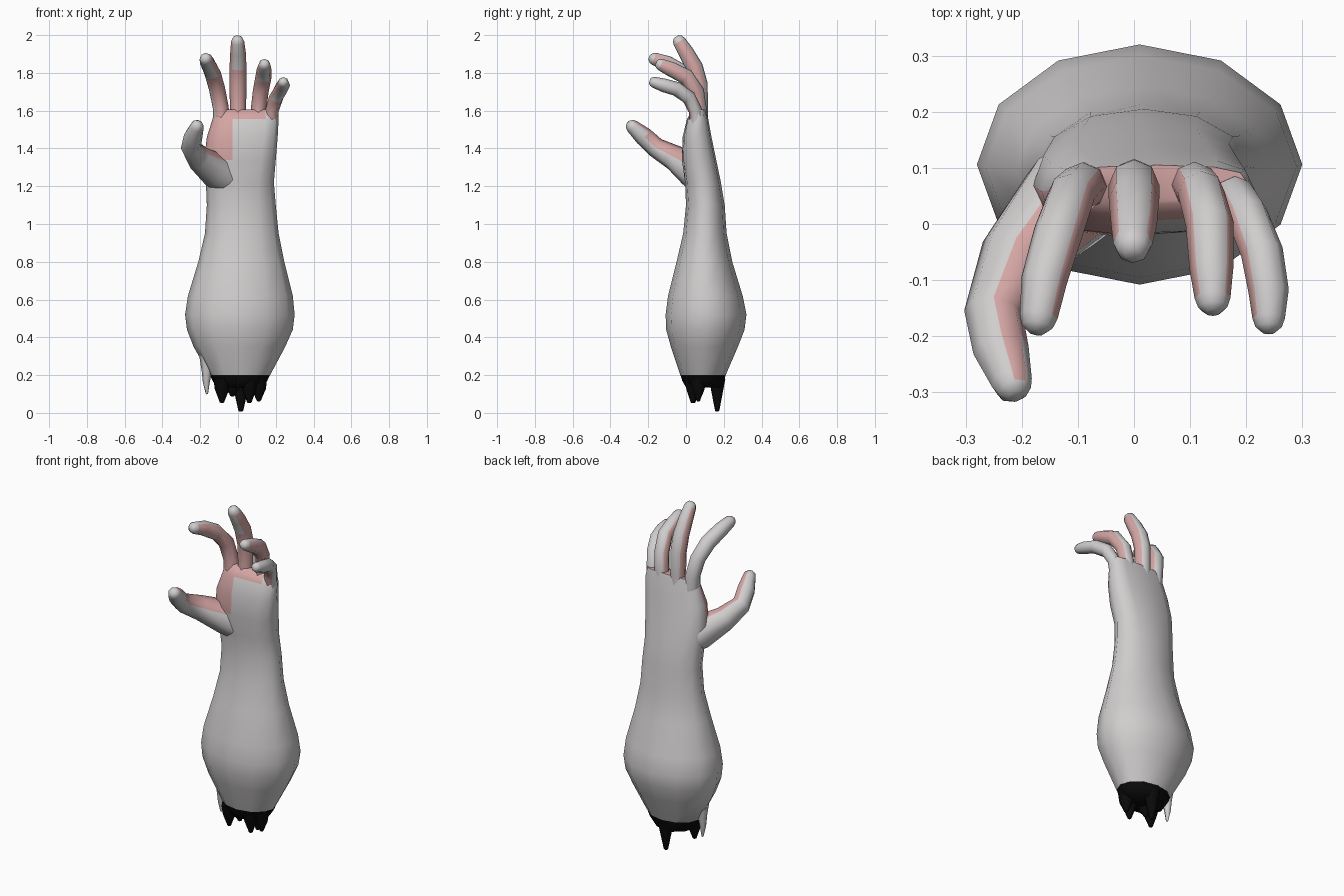
import bpy
import bmesh
from math import sin, cos, tau, radians, copysign
from mathutils import Vector

cube = bpy.data.objects.get("Cube")
if cube:
    bpy.data.objects.remove(cube, do_unlink=True)


def material(name, rgb):
    mat = bpy.data.materials.new(name)
    mat.use_nodes = True
    mat.diffuse_color = (*rgb, 1)
    bsdf = next(n for n in mat.node_tree.nodes if n.type == 'BSDF_PRINCIPLED')
    bsdf.inputs["Base Color"].default_value = (*rgb, 1)
    return mat


MATERIALS = [material("grey_skin", (0.63, 0.61, 0.61)),
             material("raw_pink", (0.66, 0.38, 0.37)),
             material("charred_black", (0.003, 0.003, 0.003))]
GREY, PINK, BLACK = range(3)


def loft(name, rings, colour):
    """Skin a list of point rings; colour(ring, side) picks each face's material."""
    bm = bmesh.new()
    rows = [[bm.verts.new(p) for p in ring] for ring in rings]
    n = len(rows[0])
    for r, (low, high) in enumerate(zip(rows, rows[1:])):
        for i in range(n):
            j = (i + 1) % n
            face = bm.faces.new((low[i], low[j], high[j], high[i]))
            face.material_index = colour(r, i)
    bm.faces.new(rows[0][::-1]).material_index = colour(0, 0)
    bm.faces.new(rows[-1]).material_index = colour(len(rows) - 2, 7)
    bmesh.ops.recalc_face_normals(bm, faces=bm.faces)
    mesh = bpy.data.meshes.new(name)
    bm.to_mesh(mesh)
    bm.free()
    for mat in MATERIALS:
        mesh.materials.append(mat)
    obj = bpy.data.objects.new(name, mesh)
    bpy.context.collection.objects.link(obj)
    bpy.ops.object.select_all(action='DESELECT')
    obj.select_set(True)
    bpy.context.view_layer.objects.active = obj
    bpy.ops.object.shade_smooth_by_angle(angle=radians(62))


def tube(name, path, colour, sides=8):
    """Tapered tube through (x, y, z, radius) stations with a rounded end."""
    points = [Vector(p[:3]) for p in path]
    radii = [p[3] for p in path]
    tip, tip_radius = points[-1], radii[-1]
    end = (tip - points[-2]).normalized()
    for reach, shrink in ((0.55, 0.82), (0.9, 0.42)):
        points.append(tip + end * tip_radius * reach)
        radii.append(tip_radius * shrink)
    rings = []
    for k, (p, r) in enumerate(zip(points, radii)):
        along = (points[min(k + 1, len(points) - 1)] - points[max(k - 1, 0)]).normalized()
        side = (Vector((1, 0, 0)) - along * along.x).normalized()
        back = along.cross(side)
        rings.append([p + r * (cos(tau * i / sides) * side + sin(tau * i / sides) * back)
                      for i in range(sides)])
    loft(name, rings, colour)


# Forearm and palm: z, left x, right x, front y, back y, squareness
SECTIONS = [
    (0.20, -0.15, 0.17, -0.03, 0.21, 1),
    (0.35, -0.235, 0.25, -0.08, 0.275, 1),
    (0.44, -0.27, 0.29, -0.105, 0.31, 1),
    (0.52, -0.28, 0.30, -0.108, 0.32, 1),
    (0.62, -0.265, 0.29, -0.095, 0.30, 1),
    (0.80, -0.21, 0.245, -0.05, 0.245, 1),
    (0.95, -0.175, 0.215, -0.015, 0.215, 1),
    (1.10, -0.165, 0.20, 0.0, 0.205, 0.95),
    (1.22, -0.17, 0.19, -0.005, 0.185, 0.85),
    (1.34, -0.18, 0.20, -0.022, 0.16, 0.75),
    (1.46, -0.165, 0.21, -0.018, 0.135, 0.7),
    (1.555, -0.135, 0.215, 0.005, 0.118, 0.7),
    (1.605, -0.122, 0.205, 0.035, 0.105, 0.7),
]


def section(z, x0, x1, y0, y1, power):
    ring = []
    for i in range(12):
        c, s = cos(tau * i / 12), sin(tau * i / 12)
        c, s = (copysign(abs(v) ** power if abs(v) > 1e-6 else 0, v) for v in (c, s))
        x = (x0 + x1) / 2 + c * (x1 - x0) / 2
        if i == 9 and z > 1.3:
            x = -0.03   # edge of the raw patch
        ring.append((x, (y0 + y1) / 2 + s * (y1 - y0) / 2, z))
    return ring


def palm_colour(r, i):
    z = SECTIONS[r][0]
    raw_patch = z > 1.3 and 6 <= i <= 8
    finger_roots = z > 1.5 and 6 <= i <= 9
    return PINK if raw_patch or finger_roots else GREY


loft("forearm_and_palm", [section(*s) for s in SECTIONS], palm_colour)


# Fingers: raw between and under them, clean backs, pads and outer sides
def finger(name, path, outer=0, pad=3):
    def colour(r, i):
        a = tau * (i + 0.5) / 8
        clean_back = sin(a) > 0.5
        clean_side = cos(a) * outer > 0.3 and sin(a) > -0.5
        clean_pad = r >= len(path) - pad and sin(a) < -0.5
        clean_tip = r >= len(path) - 1
        return GREY if clean_back or clean_side or clean_pad or clean_tip else PINK
    tube(name, path, colour)


finger("index_finger", [(-0.085, 0.065, 1.52, 0.045), (-0.092, 0.068, 1.62, 0.042),
                        (-0.112, 0.05, 1.72, 0.043), (-0.135, -0.015, 1.8, 0.044),
                        (-0.16, -0.1, 1.85, 0.041), (-0.17, -0.165, 1.873, 0.034)], -1)
finger("middle_finger", [(0, 0.07, 1.52, 0.046), (0, 0.073, 1.62, 0.043),
                         (0, 0.07, 1.74, 0.045), (0, 0.045, 1.83, 0.045),
                         (0, 0, 1.91, 0.041), (-0.002, -0.035, 1.965, 0.035)])
finger("ring_finger", [(0.105, 0.065, 1.52, 0.043), (0.108, 0.07, 1.6, 0.041),
                       (0.12, 0.055, 1.7, 0.042), (0.135, 0, 1.78, 0.043),
                       (0.138, -0.08, 1.82, 0.039), (0.14, -0.132, 1.843, 0.032)])
finger("little_finger", [(0.175, 0.06, 1.51, 0.035), (0.18, 0.05, 1.6, 0.036),
                         (0.202, 0.015, 1.67, 0.038), (0.228, -0.05, 1.715, 0.038),
                         (0.24, -0.12, 1.735, 0.036), (0.24, -0.168, 1.75, 0.029)], 1, 4)


# Thumb: raw stripe facing the fingers
def thumb_colour(r, i):
    return PINK if (i == 1 and 1 <= r < 6) or (i == 0 and 1 <= r < 4) else GREY


tube("thumb", [(-0.03, 0.1, 1.22, 0.085), (-0.12, 0.04, 1.285, 0.094),
               (-0.21, -0.06, 1.35, 0.068), (-0.25, -0.16, 1.405, 0.053),
               (-0.237, -0.225, 1.465, 0.05), (-0.218, -0.282, 1.515, 0.037)],
     thumb_colour)

# Stump: charred core with ragged spikes
loft("stump_core", [section(0.203, -0.15, 0.17, -0.03, 0.21, 1),
                    section(0.17, -0.135, 0.155, -0.02, 0.203, 1),
                    section(0.135, -0.11, 0.125, 0.0, 0.19, 1)], lambda r, i: BLACK)
for k, (x, y, z) in enumerate([(-0.085, 0.04, 0.065), (-0.03, 0.06, 0.1),
                               (0.015, 0.165, 0.02), (0.06, 0.035, 0.065),
                               (0.11, 0.065, 0.075)]):
    tube(f"stump_spike_{k + 1}", [(x * 0.95, y, 0.18, 0.05), (x, y, 0.125, 0.038),
                                  (x, y, z, 0.015)], lambda r, i: BLACK, 6)

# Torn strip of skin hanging beside the stump
tube("skin_flap", [(-0.165, 0.08, 0.33, 0.045), (-0.165, 0.08, 0.22, 0.027),
                   (-0.168, 0.08, 0.16, 0.018), (-0.165, 0.08, 0.105, 0.007)],
     lambda r, i: GREY, 6)
